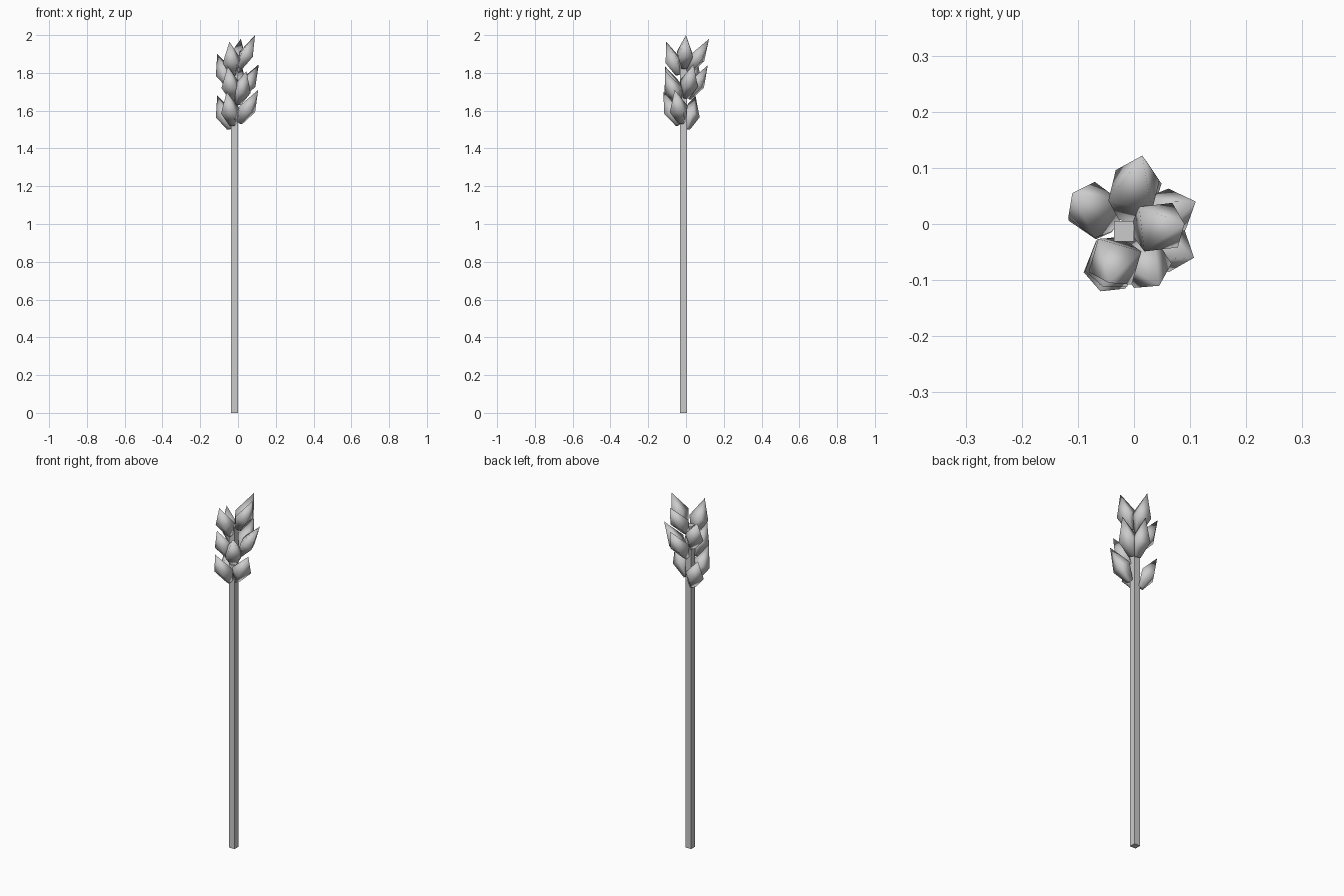
import bpy, bmesh
from mathutils import Vector

if "Cube" in bpy.data.objects:
    bpy.data.objects.remove(bpy.data.objects["Cube"])

CX, CY = -0.018, -0.013   # stem axis


def new_object(name, bm):
    bmesh.ops.recalc_face_normals(bm, faces=bm.faces)
    me = bpy.data.meshes.new(name)
    bm.to_mesh(me)
    bm.free()
    ob = bpy.data.objects.new(name, me)
    bpy.context.collection.objects.link(ob)
    return ob


# square stem
bm = bmesh.new()
bmesh.ops.create_cube(bm, size=1)
for v in bm.verts:
    v.co = Vector((CX + v.co.x * 0.036, CY + v.co.y * 0.036, (v.co.z + 0.5) * 1.84))
new_object("stem", bm)


# grain: small square base, wide square middle, pointed tip leaning outward
def grain(name, tip):
    tip = Vector(tip)
    out = Vector((tip.x - CX, tip.y - CY, 0)).normalized()
    base = Vector((CX, CY, tip.z - 0.175)) + out * 0.028
    axis = (tip - base).normalized()
    side = axis.cross(out).normalized()
    face = side.cross(axis)
    bm = bmesh.new()
    rings = []
    for t, w, d in ((0.0, 0.014, 0.012), (0.42, 0.040, 0.033)):
        c = base.lerp(tip, t)
        rings.append([bm.verts.new(c + side * w * a + face * d * b)
                      for a, b in ((-1, -1), (1, -1), (1, 1), (-1, 1))])
    top = bm.verts.new(tip)
    bm.faces.new(rings[0])
    for i in range(4):
        j = (i + 1) % 4
        bm.faces.new((rings[0][i], rings[0][j], rings[1][j], rings[1][i]))
        bm.faces.new((rings[1][i], rings[1][j], top))
    for f in bm.faces:
        f.smooth = True
    new_object(name, bm)


# three tiers of grains, given by their tips
tiers = {
    "upper": [(0.09, 0.0, 2.0), (0.015, 0.122, 1.98), (-0.045, -0.105, 1.965), (-0.11, 0.055, 1.90)],
    "middle": [(0.11, 0.04, 1.845), (0.02, 0.115, 1.84), (0.045, -0.11, 1.81), (-0.055, -0.112, 1.835)],
    "lower": [(0.107, -0.06, 1.71), (-0.06, -0.12, 1.70), (-0.11, 0.05, 1.68)],
}
for tier, tips in tiers.items():
    for i, tip in enumerate(tips):
        grain(f"{tier}_grain_{i + 1}", tip)
